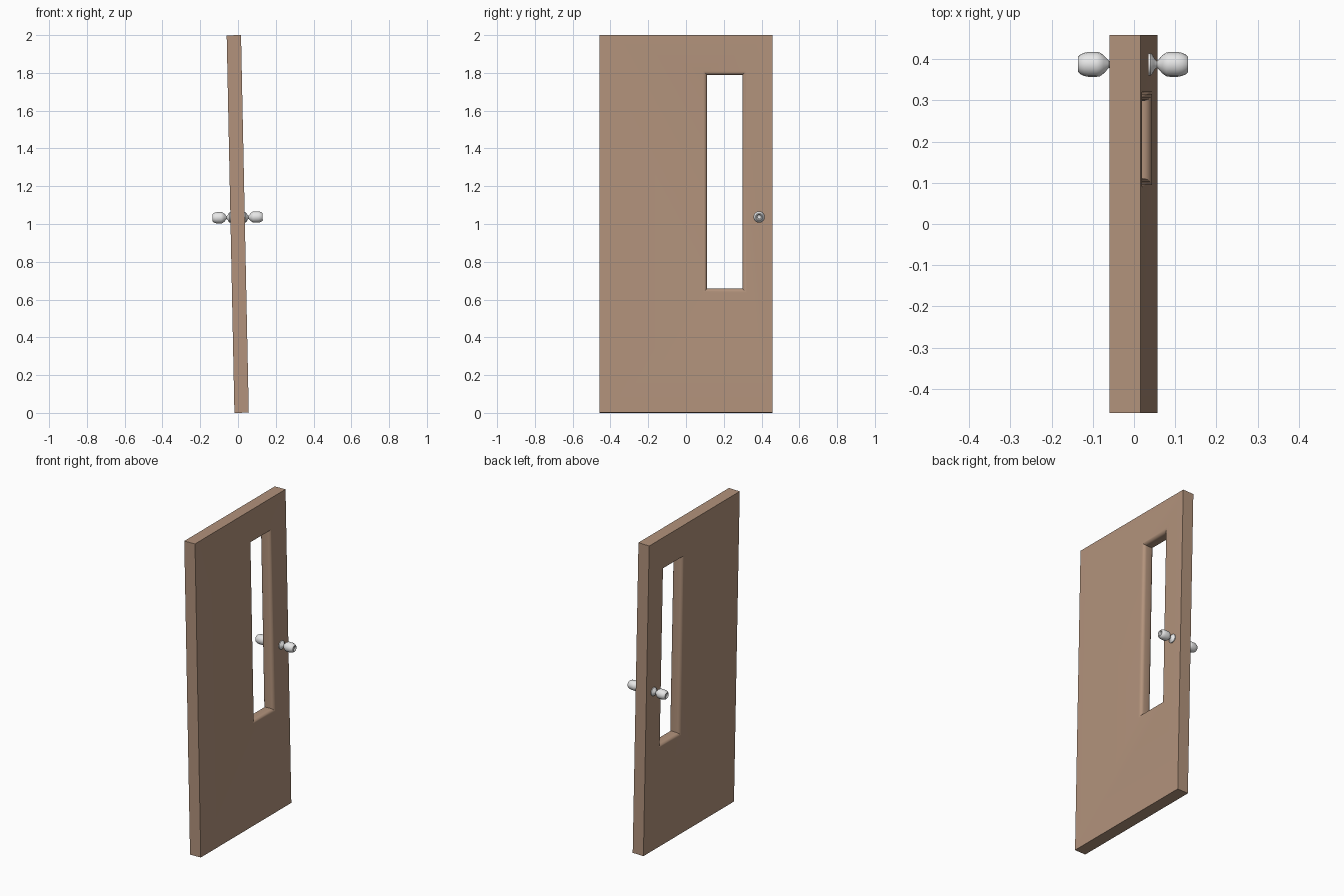
import bpy, bmesh, math
from mathutils import Matrix

cube = bpy.data.objects.get("Cube")
if cube:
    bpy.data.objects.remove(cube, do_unlink=True)

# The door leans slightly; every part is built upright, then placed with this matrix
HALF_T, HALF_W, HALF_H = 0.038, 0.4585, 0.9995
PLACE = Matrix.Translation((-0.0015, 0, 1)) @ Matrix.Rotation(-0.0205, 4, 'Y')


def material(name, color):
    m = bpy.data.materials.new(name)
    m.use_nodes = True
    m.diffuse_color = (*color, 1)
    m.node_tree.nodes["Principled BSDF"].inputs["Base Color"].default_value = (*color, 1)
    return m


def loft(bm, rings, closed):
    """Join neighbouring vertex rings with quads."""
    for i in range(len(rings) if closed else len(rings) - 1):
        a, b = rings[i], rings[(i + 1) % len(rings)]
        n = len(a)
        for k in range(n):
            bm.faces.new((a[k], a[(k + 1) % n], b[(k + 1) % n], b[k]))


def finish(bm, name, mat, matrix):
    bmesh.ops.recalc_face_normals(bm, faces=bm.faces)
    mesh = bpy.data.meshes.new(name)
    bm.to_mesh(mesh)
    bm.free()
    mesh.materials.append(mat)
    ob = bpy.data.objects.new(name, mesh)
    bpy.context.collection.objects.link(ob)
    ob.matrix_world = matrix
    bpy.ops.object.select_all(action='DESELECT')
    ob.select_set(True)
    bpy.context.view_layer.objects.active = ob
    bpy.ops.object.shade_smooth_by_angle(angle=math.radians(35))


wood = material("brown wood", (0.445, 0.29, 0.2))
metal = material("pale metal", (0.8, 0.8, 0.8))

# Door slab: rectangular rings run over one face, through the rounded window and back
bm = bmesh.new()


def rectangle(x, y0, y1, z0, z1):
    return [bm.verts.new((x, y, z)) for y, z in ((y0, z0), (y1, z0), (y1, z1), (y0, z1))]


def window(x, grow):
    return rectangle(x, 0.112 - grow, 0.298 + grow, -0.342 - grow, 0.788 + grow)


ROUND, STEPS = 0.022, 5
angles = [math.pi / 2 * i / STEPS for i in range(STEPS + 1)]
curve = [(HALF_T - ROUND * (1 - math.cos(a)), ROUND * (1 - math.sin(a))) for a in angles]
rings = [rectangle(HALF_T, -HALF_W, HALF_W, -HALF_H, HALF_H)]
rings += [window(x, g) for x, g in curve]
rings += [window(-x, g) for x, g in reversed(curve)]
rings.append(rectangle(-HALF_T, -HALF_W, HALF_W, -HALF_H, HALF_H))
loft(bm, rings, True)
finish(bm, "door_slab", wood, PLACE)

# Knobs: rosette, thin neck and rounded grip with a dished end, turned around x
PROFILE = [(0.036, 0.027), (0.043, 0.027), (0.048, 0.022), (0.053, 0.012),
           (0.058, 0.008), (0.062, 0.012), (0.071, 0.022), (0.081, 0.029),
           (0.088, 0.030), (0.109, 0.030), (0.119, 0.028), (0.128, 0.024),
           (0.133, 0.019), (0.133, 0.015), (0.126, 0.010), (0.124, 0.004)]
SIDES = 16
for side, name in ((1, "left_knob"), (-1, "right_knob")):
    bm = bmesh.new()
    rings = []
    for x, r in PROFILE:
        turn = [2 * math.pi * k / SIDES for k in range(SIDES)]
        rings.append([bm.verts.new((side * x, r * math.cos(a), r * math.sin(a))) for a in turn])
    loft(bm, rings, False)
    bm.faces.new(rings[0])
    bm.faces.new(rings[-1])
    finish(bm, name, metal, PLACE @ Matrix.Translation((0, 0.387, 0.035)))
